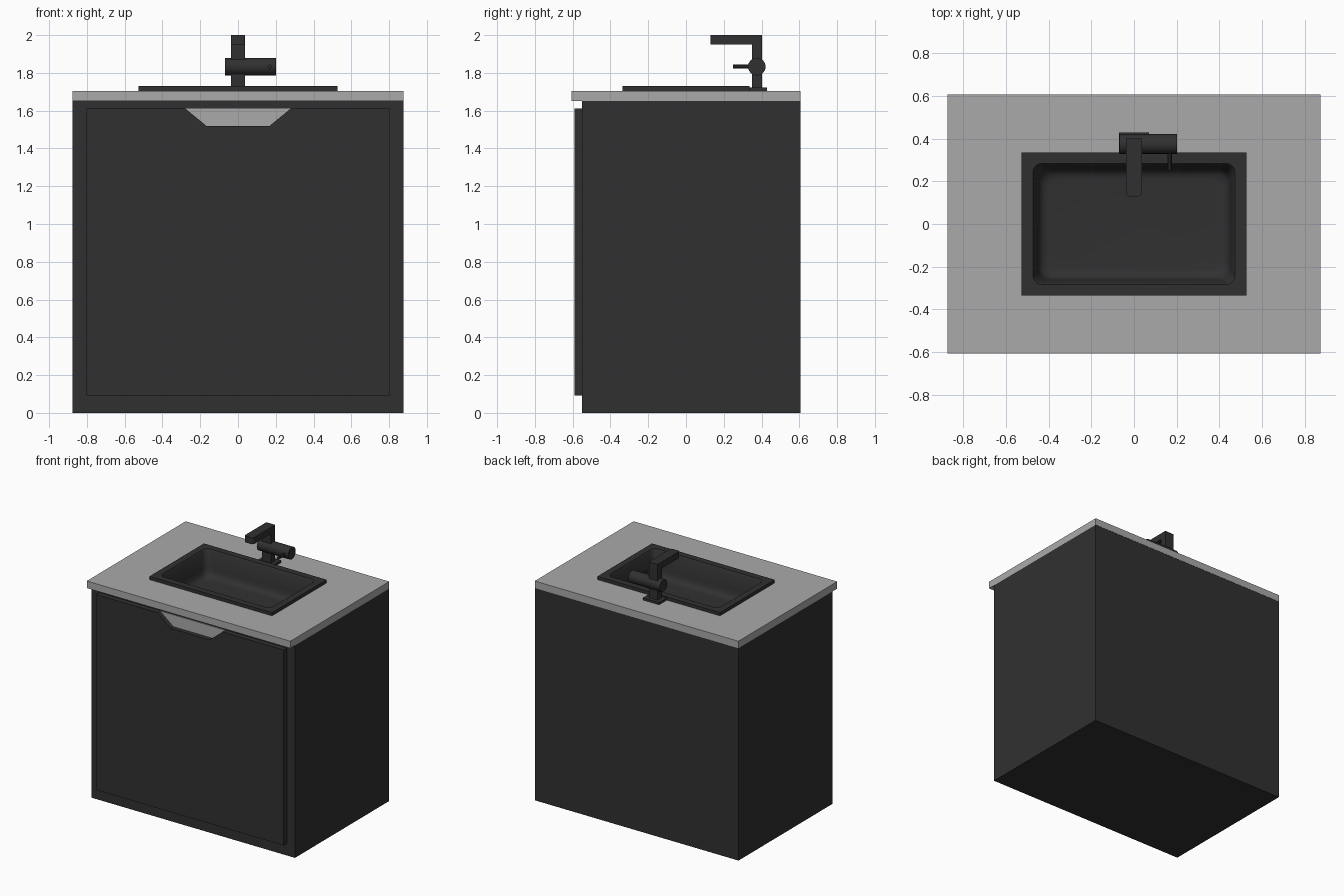
import bpy, bmesh, math
from mathutils import Matrix

if "Cube" in bpy.data.objects:
    bpy.data.objects.remove(bpy.data.objects["Cube"])


def material(name, v):
    m = bpy.data.materials.new(name)
    m.diffuse_color = (v, v, v, 1)
    m.use_nodes = True
    m.node_tree.nodes["Principled BSDF"].inputs["Base Color"].default_value = m.diffuse_color
    return m


BLACK = material("matte black", 0.030)
GREY = material("stone grey", 0.40)


def finish(bm, name, mat, smooth=False):
    bmesh.ops.remove_doubles(bm, verts=bm.verts, dist=0.00005)
    bmesh.ops.recalc_face_normals(bm, faces=bm.faces)
    me = bpy.data.meshes.new(name)
    bm.to_mesh(me)
    bm.free()
    me.materials.append(mat)
    ob = bpy.data.objects.new(name, me)
    bpy.context.collection.objects.link(ob)
    if smooth:
        bpy.ops.object.select_all(action='DESELECT')
        ob.select_set(True)
        bpy.context.view_layer.objects.active = ob
        bpy.ops.object.shade_smooth_by_angle(angle=math.radians(35))
    return ob


def box(name, mat, x, y, z, open_top=False):
    bm = bmesh.new()
    bmesh.ops.create_cube(bm, size=1)
    for v in bm.verts:
        v.co = [(a + b) / 2 + c * (b - a) for c, (a, b) in zip(v.co, (x, y, z))]
    if open_top:
        top = [f for f in bm.faces if f.calc_center_median().z > z[1] - 1e-4]
        bmesh.ops.delete(bm, geom=top, context='FACES_ONLY')
    return finish(bm, name, mat)


def prism(name, mat, pts, y0, y1):
    """Extrude an x/z outline along y."""
    bm = bmesh.new()
    f = bm.faces.new([bm.verts.new((px, y0, pz)) for px, pz in pts])
    ext = bmesh.ops.extrude_face_region(bm, geom=[f])["geom"]
    for v in ext:
        if isinstance(v, bmesh.types.BMVert):
            v.co.y = y1
    return finish(bm, name, mat)


def rod(name, mat, r, length, centre, axis, sides):
    bm = bmesh.new()
    rot = Matrix.Rotation(math.pi / 2, 4, axis)
    bmesh.ops.create_cone(bm, cap_ends=True, segments=sides, radius1=r, radius2=r,
                          depth=length, matrix=Matrix.Translation(centre) @ rot)
    return finish(bm, name, mat, True)


def rings(name, mat, specs, cap=False, close=False, smooth=False, seg=6):
    """Bridge stacked rounded rectangles (half x, half y, corner radius, z)."""
    bm = bmesh.new()
    loops = []
    for hx, hy, r, z in specs:
        loop = []
        for k, (sx, sy) in enumerate(((1, 1), (-1, 1), (-1, -1), (1, -1))):
            for i in range(seg + 1):
                a = math.pi / 2 * (k + i / seg)
                loop.append(bm.verts.new((sx * (hx - r) + r * math.cos(a),
                                          sy * (hy - r) + r * math.sin(a), z)))
        loops.append(loop)
    pairs = list(zip(loops, loops[1:]))
    if close:
        pairs.append((loops[-1], loops[0]))
    for a, b in pairs:
        n = len(a)
        for i in range(n):
            j = (i + 1) % n
            bm.faces.new((a[i], a[j], b[j], b[i]))
    if cap:
        bm.faces.new(loops[-1])
    return finish(bm, name, mat, smooth)


# Cabinet body, open under the counter
box("cabinet", BLACK, (-0.875, 0.875), (-0.55, 0.605), (0, 1.65), open_top=True)

# Door with a trapezoid finger notch, and the grey plate behind it
prism("door", BLACK, [(-0.805, 0.093), (0.805, 0.093), (0.805, 1.612), (0.28, 1.612),
                      (0.168, 1.52), (-0.168, 1.52), (-0.28, 1.612), (-0.805, 1.612)],
      -0.59, -0.55)
prism("notch_plate", GREY, [(0.28, 1.612), (0.168, 1.52), (-0.168, 1.52), (-0.28, 1.612)],
      -0.556, -0.548)

# Countertop with the sink opening
rings("countertop", GREY, [(0.875, 0.607, 0, 1.65), (0.875, 0.607, 0, 1.705),
                           (0.505, 0.315, 0, 1.705), (0.505, 0.315, 0, 1.65)], close=True)

# Sink: raised rim and rounded bowl
bowl = [(0.527, 0.335, 0, 1.70), (0.527, 0.335, 0, 1.73), (0.475, 0.285, 0.045, 1.73),
        (0.466, 0.276, 0.045, 1.715), (0.452, 0.262, 0.05, 1.60)]
for i in range(1, 6):
    a = math.pi / 2 * i / 5
    inset = 0.05 * (1 - math.cos(a))
    bowl.append((0.45 - inset, 0.26 - inset, 0.06, 1.58 - 0.05 * math.sin(a)))
rings("sink", BLACK, bowl, cap=True, smooth=True)

# Tap: base plate, post, spout with rounded tip, mixer barrel and lever
box("tap_base", BLACK, (-0.07, 0.07), (0.325, 0.43), (1.704, 1.722))
box("tap_post", BLACK, (-0.038, 0.038), (0.35, 0.402), (1.72, 1.96))
spout = box("tap_spout", BLACK, (-0.038, 0.038), (0.13, 0.402), (1.95, 2.0))
bm = bmesh.new()
bm.from_mesh(spout.data)
tip = [e for e in bm.edges if all(v.co.y < 0.2 for v in e.verts)
       and abs(e.verts[0].co.z - e.verts[1].co.z) > 0.01]
bmesh.ops.bevel(bm, geom=tip, offset=0.015, segments=3, profile=0.5, affect='EDGES')
bm.to_mesh(spout.data)
bm.free()
rod("mixer_barrel", BLACK, 0.047, 0.27, (0.066, 0.375, 1.833), 'Y', 16)
rod("mixer_lever", BLACK, 0.011, 0.10, (0.168, 0.30, 1.833), 'X', 10)
